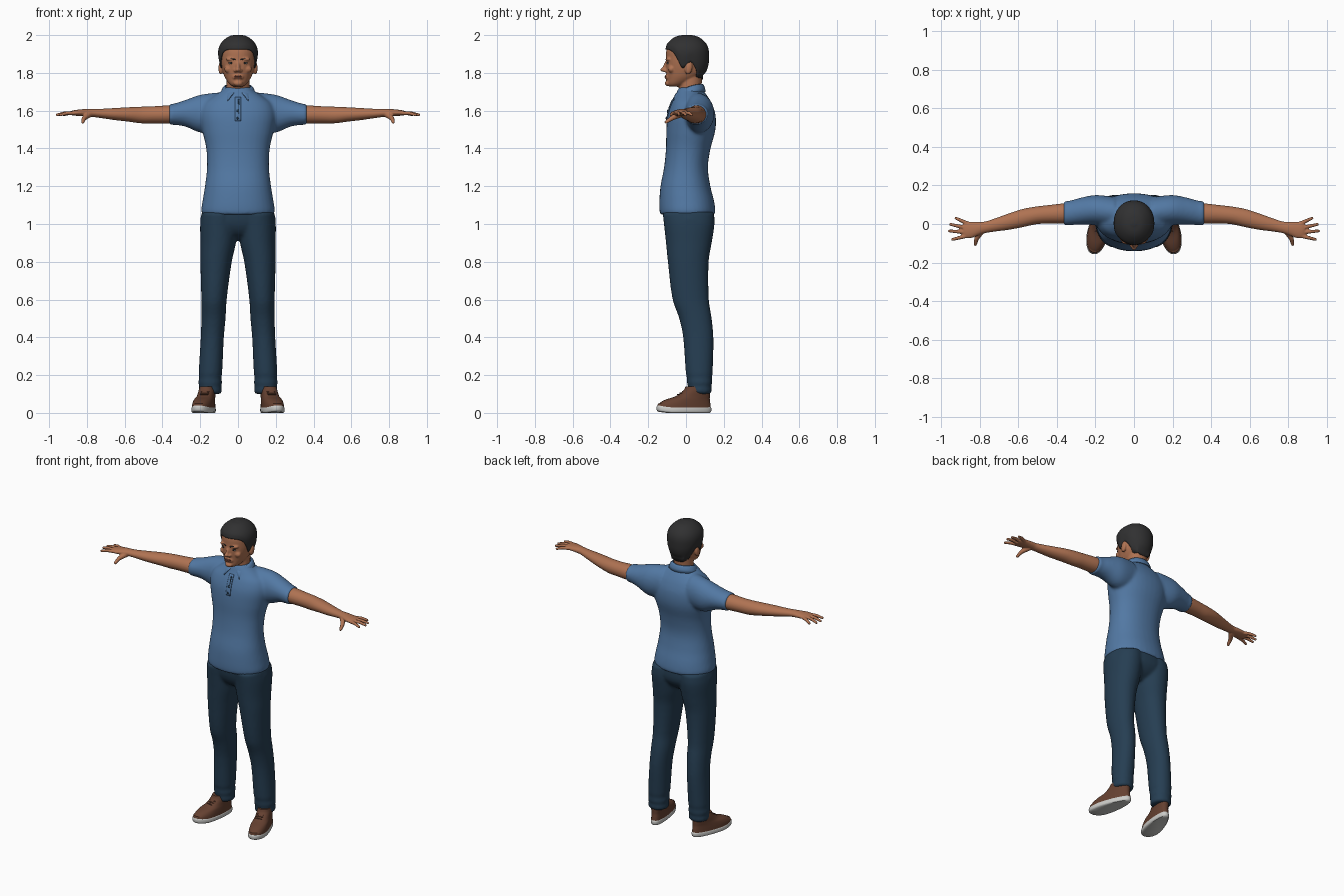
import bpy, bmesh
from math import sin, cos, pi, radians
from mathutils import Vector, Matrix

if "Cube" in bpy.data.objects:
    bpy.data.objects.remove(bpy.data.objects["Cube"])


def material(name, r, g, b):
    m = bpy.data.materials.new(name)
    m.use_nodes = True
    m.diffuse_color = (r, g, b, 1)
    bsdf = m.node_tree.nodes["Principled BSDF"]
    bsdf.inputs["Base Color"].default_value = (r, g, b, 1)
    bsdf.inputs["Roughness"].default_value = 0.8
    return m


SKIN = material("skin", 0.43, 0.17, 0.085)
LIP = material("lips", 0.27, 0.09, 0.055)
HAIR = material("dark hair", 0.03, 0.03, 0.031)
EYE = material("eye white", 0.5, 0.45, 0.4)
SHIRT = material("blue cloth", 0.085, 0.19, 0.37)
DENIM = material("navy cloth", 0.019, 0.048, 0.085)
LEATHER = material("brown leather", 0.13, 0.052, 0.03)
RUBBER = material("pale rubber", 0.6, 0.6, 0.58)


def section(rings, key):
    """Smoothly interpolate the ring values at a key position."""
    key = min(max(key, rings[0][0]), rings[-1][0])
    i = 0
    while i < len(rings) - 2 and key > rings[i + 1][0]:
        i += 1
    a, b = rings[i], rings[i + 1]
    before, after = rings[max(i - 1, 0)], rings[min(i + 2, len(rings) - 1)]
    h = b[0] - a[0]
    t = (key - a[0]) / h
    out = []
    for k in range(1, len(a)):
        ma = (b[k] - before[k]) / (b[0] - before[0]) * h
        mb = (after[k] - a[k]) / (after[0] - a[0]) * h
        out.append((2*t**3 - 3*t*t + 1) * a[k] + (t**3 - 2*t*t + t) * ma
                   + (3*t*t - 2*t**3) * b[k] + (t**3 - t*t) * mb)
    return out


def around(rings, key, angle, power=2.0, grow=0.0):
    """Point on a ring; angle 0 points to the front for upright shapes."""
    cu, cv, ru, rv = section(rings, key)
    s, c = sin(angle), -cos(angle)
    e = 2 / power
    return (cu + (ru + grow) * abs(s) ** e * (1 if s > 0 else -1),
            cv + (rv + grow) * abs(c) ** e * (1 if c > 0 else -1))


def loft(bm, rings, axis="z", power=2.0, sides=36, steps=4):
    """Closed skin over rings of (key, centre u, centre v, radius u, radius v)."""
    keys = [a[0] + (b[0] - a[0]) * j / steps
            for a, b in zip(rings, rings[1:]) for j in range(steps)] + [rings[-1][0]]
    loops = []
    for key in keys:
        pts = [around(rings, key, 2 * pi * i / sides, power) for i in range(sides)]
        loops.append([bm.verts.new((u, v, key) if axis == "z" else (key, u, v)) for u, v in pts])
    for a, b in zip(loops, loops[1:]):
        for i in range(sides):
            j = (i + 1) % sides
            bm.faces.new((a[i], a[j], b[j], b[i]))
    bm.faces.new(loops[0])
    bm.faces.new(loops[-1])


def sheet(bm, point, cols, rows):
    """Open grid; point takes two parameters from 0 to 1."""
    g = [[bm.verts.new(point(i / cols, j / rows)) for i in range(cols + 1)] for j in range(rows + 1)]
    for j in range(rows):
        for i in range(cols):
            bm.faces.new((g[j][i], g[j][i + 1], g[j + 1][i + 1], g[j + 1][i]))


def ball(bm, centre, radii, tilt=0.0):
    m = Matrix.Translation(centre) @ Matrix.Rotation(tilt, 4, "X") @ Matrix.Diagonal((*radii, 1))
    bmesh.ops.create_uvsphere(bm, u_segments=16, v_segments=10, radius=1, matrix=m)


def rod(bm, a, b, ra, rb):
    """Round-ended tapered rod."""
    a, b = Vector(a), Vector(b)
    d = b - a
    m = Matrix.Translation((a + b) / 2) @ d.to_track_quat("Z", "Y").to_matrix().to_4x4()
    bmesh.ops.create_cone(bm, cap_ends=True, segments=12, radius1=ra, radius2=rb, depth=d.length, matrix=m)
    ball(bm, a, (ra,) * 3)
    ball(bm, b, (rb,) * 3)


def finish(name, bm, mat, mirror=False, voxel=0, smooth=0, thick=0):
    bmesh.ops.recalc_face_normals(bm, faces=bm.faces)
    me = bpy.data.meshes.new(name)
    bm.to_mesh(me)
    bm.free()
    me.materials.append(mat)
    ob = bpy.data.objects.new(name, me)
    bpy.context.collection.objects.link(ob)
    bpy.ops.object.select_all(action="DESELECT")
    ob.select_set(True)
    bpy.context.view_layer.objects.active = ob
    bpy.ops.object.shade_smooth_by_angle(angle=radians(45))
    if mirror:
        ob.modifiers.new("Mirror", "MIRROR").use_mirror_merge = False
    if thick:
        s = ob.modifiers.new("Thickness", "SOLIDIFY")
        s.thickness, s.offset = thick, 0
    if voxel:
        r = ob.modifiers.new("Blend", "REMESH")
        r.mode, r.voxel_size, r.use_smooth_shade = "VOXEL", voxel, True
        s = ob.modifiers.new("Smooth", "SMOOTH")
        s.factor, s.iterations = 0.5, smooth
    return ob


# Shirt: torso with both sleeves blended in
torso = [(1.05, 0, .008, .187, .143), (1.065, 0, .008, .195, .148), (1.12, 0, .004, .188, .145),
         (1.2, 0, -.003, .175, .132), (1.3, 0, 0, .164, .116), (1.4, 0, .012, .168, .118),
         (1.5, 0, .026, .19, .13), (1.58, 0, .03, .2, .126), (1.64, 0, .03, .178, .106),
         (1.68, 0, .028, .125, .084), (1.71, 0, .022, .08, .066), (1.725, 0, .022, .066, .056)]
sleeve = [(.1, .06, 1.59, .08, .107), (.2, .072, 1.584, .078, .1), (.28, .066, 1.586, .069, .07),
          (.34, .056, 1.581, .063, .056), (.355, .055, 1.58, .064, .056), (.365, .055, 1.58, .06, .052)]
bm = bmesh.new()
loft(bm, torso, power=2.2)
loft(bm, sleeve, "x")
loft(bm, [(-k, *rest) for k, *rest in reversed(sleeve)], "x")
finish("shirt", bm, SHIRT, voxel=.009, smooth=6)

# Folded collar with pointed wings
def collar_point(i, j):
    start = .2 + .45 * j
    a = start + (2 * pi - 2 * start) * i
    f = ((1 + cos(a)) / 2) ** 2
    top = Vector((.066 * sin(a), .022 - .062 * cos(a), 1.738 - .042 * f))
    low = Vector((.092 * sin(a), .022 - (.08 + .036 * f) * cos(a), 1.70 - .066 * f))
    return top.lerp(low, j) + Vector((0, 0, .012 * sin(pi * j)))

bm = bmesh.new()
sheet(bm, collar_point, 40, 4)
finish("collar", bm, SHIRT, thick=.006)


# Button placket, its opening and the buttons follow the chest
def chest(x, z, out):
    cu, cv, ru, rv = section(torso, z)
    return (x, cv - (rv + out) * (1 - (abs(x) / ru) ** 2.2) ** (1 / 2.2), z)

bm = bmesh.new()
sheet(bm, lambda i, j: chest(.03 * i - .015, 1.545 + .125 * j, .002), 4, 10)
finish("placket", bm, SHIRT, thick=.005)
bm = bmesh.new()
sheet(bm, lambda i, j: chest(.004 + .008 * (i - .5) * j, 1.585 + .075 * j, .006), 2, 8)
finish("placket_opening", bm, DENIM, thick=.002)
bm = bmesh.new()
for z in (1.56, 1.6):
    ball(bm, chest(-.002, z, .006), (.006, .003, .006))
finish("buttons", bm, DENIM)

# Trousers: legs with cuff folds and a shared hip
leg = [(.1, .147, .073, .056, .058), (.12, .147, .073, .062, .063), (.14, .147, .072, .058, .062),
       (.16, .147, .072, .063, .067), (.185, .147, .071, .059, .066), (.21, .146, .07, .062, .071),
       (.4, .136, .065, .061, .08), (.5, .13, .05, .064, .086), (.6, .127, .025, .067, .096),
       (.8, .116, .012, .083, .108), (.9, .105, .015, .094, .121), (1, .1, .017, .1, .134),
       (1.06, .095, .012, .097, .136)]
bm = bmesh.new()
loft(bm, leg, power=2.1)
loft(bm, [(k, -c, *rest) for k, c, *rest in leg], power=2.1)
loft(bm, [(.915, 0, .02, .05, .05), (.95, 0, .018, .13, .1), (1, 0, .018, .197, .13),
          (1.07, 0, .012, .188, .136)], power=2.2)
finish("trousers", bm, DENIM, voxel=.009, smooth=4)

# Shoes: turned outward, with a narrower heel
def shoe_part(name, rings, mat):
    bm = bmesh.new()
    loft(bm, rings, power=2.3)
    for v in bm.verts:
        v.co.x *= 1 - .22 * min(max((v.co.y + .06) / .15, 0), 1)
        v.co.z += max(-v.co.y - .1, 0) * .12 * (v.co.z < .045)
    turn = Matrix.Translation((.15, .1, 0)) @ Matrix.Rotation(radians(14), 4, "Z") @ Matrix.Translation((0, -.1, 0))
    bm.transform(turn)
    finish(name, bm, mat, mirror=True)

shoe_part("soles", [(0, 0, -.013, .051, .14), (.006, 0, -.014, .057, .147),
                    (.024, 0, -.014, .057, .149), (.032, 0, -.014, .053, .145)], RUBBER)
shoe_part("shoes", [(.026, 0, -.014, .055, .146), (.05, 0, -.01, .054, .139), (.07, 0, .006, .052, .12),
                    (.088, 0, .034, .05, .092), (.12, 0, .056, .05, .07), (.14, 0, .058, .045, .062)], LEATHER)
bm = bmesh.new()
for i in range(4):
    y, z = -.045 + .013 * i, .098 + .007 * i
    rod(bm, (.16 - .003 * i, y, z), (.198 - .003 * i, y + .008, z), .003, .003)
finish("laces", bm, LEATHER, mirror=True)

# Arms with hands
bm = bmesh.new()
loft(bm, [(.3, .058, 1.58, .05, .045), (.36, .055, 1.58, .052, .048), (.45, .05, 1.578, .047, .045),
          (.51, .044, 1.577, .046, .044), (.58, .03, 1.58, .047, .038), (.65, .012, 1.582, .042, .032),
          (.72, -.005, 1.585, .034, .025), (.77, -.017, 1.588, .03, .021), (.8, -.022, 1.589, .034, .02),
          (.84, -.03, 1.589, .042, .017), (.87, -.032, 1.588, .042, .014), (.885, -.032, 1.587, .034, .01)], "x")
for base, tip in (((.86, .002), (.922, .03)), ((.87, -.02), (.95, -.002)),
                  ((.875, -.042), (.957, -.036)), ((.868, -.062), (.94, -.08))):
    mid = [(p + q) / 2 for p, q in zip(base, tip)]
    rod(bm, (*base, 1.587), (*mid, 1.587), .011, .0098)
    rod(bm, (*mid, 1.587), (*tip, 1.578), .0098, .0075)
rod(bm, (.79, -.035, 1.58), (.815, -.075, 1.56), .018, .0125)
rod(bm, (.815, -.075, 1.56), (.822, -.105, 1.54), .0125, .009)
finish("arms", bm, SKIN, mirror=True, voxel=.004, smooth=3)

# Head, neck, ears and facial relief blended together
skull = [(1.727, 0, -.058, .022, .028), (1.738, 0, -.049, .042, .049), (1.77, 0, -.02, .066, .081),
         (1.8, 0, -.004, .079, .1), (1.84, 0, .001, .089, .108), (1.88, 0, .003, .094, .109),
         (1.92, 0, .003, .094, .107), (1.95, 0, .003, .082, .094), (1.975, 0, .003, .057, .067),
         (1.988, 0, .003, .031, .037), (1.992, 0, .003, .003, .003)]
bm = bmesh.new()
loft(bm, skull, power=2.1)
loft(bm, [(1.65, 0, .01, .07, .07), (1.7, 0, .02, .061, .06), (1.76, 0, .025, .06, .06),
          (1.82, 0, .03, .06, .06)])
ball(bm, (0, -.109, 1.835), (.011, .012, .03), radians(-18))
ball(bm, (0, -.12, 1.817), (.014, .016, .012))
ball(bm, (0, -.098, 1.745), (.024, .014, .015))
ball(bm, (0, -.099, 1.778), (.03, .012, .016))
for s in (-1, 1):
    ball(bm, (.013 * s, -.11, 1.812), (.011, .012, .009))
    ball(bm, (.036 * s, -.092, 1.872), (.03, .014, .009))
    ball(bm, (.05 * s, -.077, 1.82), (.024, .018, .02))
    ball(bm, (.092 * s, .014, 1.825), (.012, .02, .034), radians(-10))
finish("head", bm, SKIN, voxel=.005, smooth=4)

# Hair cap: its rim follows a hairline that runs round the head
hairline = [(0, 1.924), (.6, 1.922), (.95, 1.905), (1.2, 1.865), (1.4, 1.825), (1.55, 1.835),
            (1.75, 1.858), (2, 1.83), (2.3, 1.785), (2.7, 1.768), (pi, 1.765)]

def hair_point(i, j):
    a = 2 * pi * i
    rim = section(hairline, min(a, 2 * pi - a))[0]
    z = rim + (1.9918 - rim) * (1 - (1 - j) ** 2)
    x, y = around(skull, z, a, 2.1, .002 + .005 * min(1, 5 * j))
    if z < 1.8:
        y = max(y, .086) if cos(a) < -.8 else y
    return (x, y, z + .007 * j)

bm = bmesh.new()
sheet(bm, hair_point, 72, 20)
bmesh.ops.remove_doubles(bm, verts=bm.verts, dist=.0002)
bmesh.ops.holes_fill(bm, edges=[e for e in bm.edges if e.is_boundary and min(v.co.z for v in e.verts) > 1.98])
finish("hair", bm, HAIR, thick=.006)

# Eyes, eyebrows and lips
for name, mat, centre, radii in (("eye_whites", EYE, (.036, -.094, 1.851), (.013, .006, .005)),
                                 ("irises", HAIR, (.036, -.098, 1.851), (.0055, .004, .005)),
                                 ("upper_lids", HAIR, (.036, -.097, 1.857), (.015, .005, .002))):
    bm = bmesh.new()
    ball(bm, centre, radii)
    finish(name, bm, mat, mirror=True)
bm = bmesh.new()
rod(bm, (.017, -.105, 1.871), (.04, -.1, 1.876), .0035, .0035)
rod(bm, (.04, -.1, 1.876), (.059, -.085, 1.871), .0035, .002)
finish("eyebrows", bm, HAIR, mirror=True)
bm = bmesh.new()
ball(bm, (0, -.108, 1.782), (.025, .005, .004))
ball(bm, (0, -.107, 1.774), (.021, .006, .005))
finish("lips", bm, LIP)
